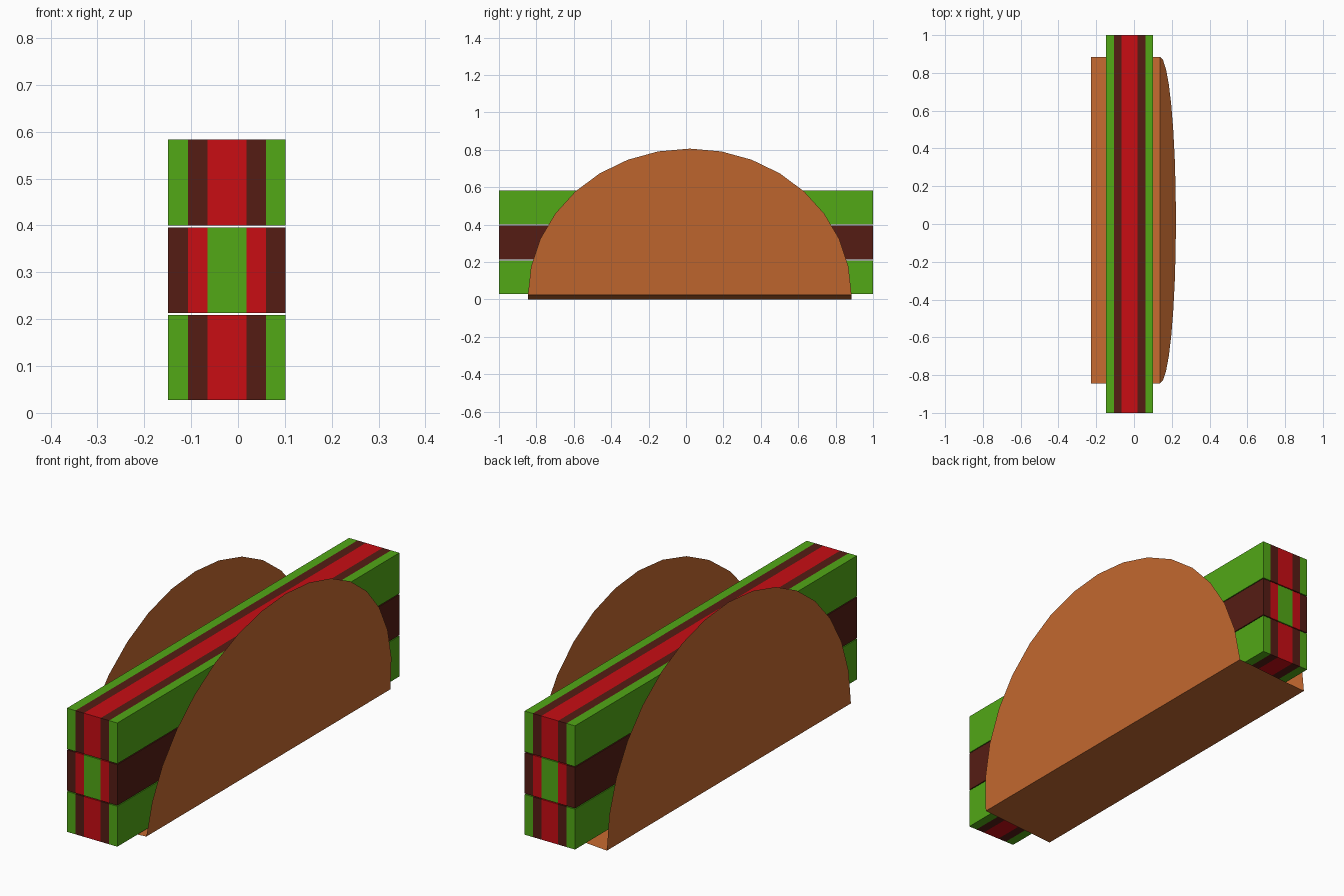
import bpy, bmesh, math

if "Cube" in bpy.data.objects:
    bpy.data.objects.remove(bpy.data.objects["Cube"])

# sRGB-matched flat colours
COLOURS = {
    "shell": (0.565, 0.144, 0.03, 1),
    "lettuce": (0.084, 0.392, 0.008, 1),
    "tomato": (0.578, 0.004, 0.007, 1),
    "meat": (0.091, 0.012, 0.007, 1),
}
MATS = {}
for name, colour in COLOURS.items():
    MATS[name] = bpy.data.materials.new(name)
    MATS[name].diffuse_color = colour


def add_object(name, bm, mat):
    mesh = bpy.data.meshes.new(name)
    bm.to_mesh(mesh)
    bm.free()
    mesh.materials.append(MATS[mat])
    obj = bpy.data.objects.new(name, mesh)
    bpy.context.collection.objects.link(obj)
    return obj


def box(name, x0, x1, z0, z1, mat):
    bm = bmesh.new()
    bmesh.ops.create_cube(bm, size=1)
    for v in bm.verts:
        v.co.x = (x0 + x1) / 2 + v.co.x * (x1 - x0)
        v.co.y *= 2
        v.co.z = (z0 + z1) / 2 + v.co.z * (z1 - z0)
    add_object(name, bm, mat)


# Taco shell: paper-thin half-disc walls
RADIUS, Y_MID, STEPS = 0.865, 0.02, 16


def half_disc(name, base, top):
    bm = bmesh.new()
    verts = []
    for i in range(STEPS + 1):
        a = math.pi * i / STEPS
        t = math.sin(a)
        verts.append(bm.verts.new((base[0] + (top[0] - base[0]) * t,
                                   Y_MID + RADIUS * math.cos(a),
                                   base[1] + (top[1] - base[1]) * t)))
    face = bm.faces.new(verts)
    face.normal_update()
    if face.normal.x * base[0] < 0:
        face.normal_flip()
    add_object(name, bm, "shell")


LEFT, RIGHT = (-0.227, 0.0), (0.137, 0.024)
half_disc("shell_left_wall", LEFT, (-0.227, 0.786))
half_disc("shell_right_wall", RIGHT, (0.222, 0.806))

# Slightly tilted shell floor
bm = bmesh.new()
y0, y1 = Y_MID - RADIUS, Y_MID + RADIUS
bm.faces.new([bm.verts.new(c) for c in (
    (LEFT[0], y0, LEFT[1]), (LEFT[0], y1, LEFT[1]),
    (RIGHT[0], y1, RIGHT[1]), (RIGHT[0], y0, RIGHT[1]))])
add_object("shell_floor", bm, "shell")

# Filling: three layers of five long strips
COLUMNS = [-0.149, -0.107, -0.065, 0.018, 0.06, 0.101]
OUTER = ["lettuce", "meat", "tomato", "meat", "lettuce"]
MIDDLE = ["meat", "tomato", "lettuce", "tomato", "meat"]
LAYERS = [("bottom", 0.028, 0.209, OUTER),
          ("middle", 0.213, 0.396, MIDDLE),
          ("top", 0.4, 0.583, OUTER)]
for layer, z0, z1, mats in LAYERS:
    for i, mat in enumerate(mats):
        box(f"{layer}_{mat}_strip_{i + 1}", COLUMNS[i], COLUMNS[i + 1], z0, z1, mat)

for m in bpy.data.materials:
    if m.users and not m.is_grease_pencil:
        m.use_nodes = True
        m.node_tree.nodes["Principled BSDF"].inputs["Base Color"].default_value = m.diffuse_color
